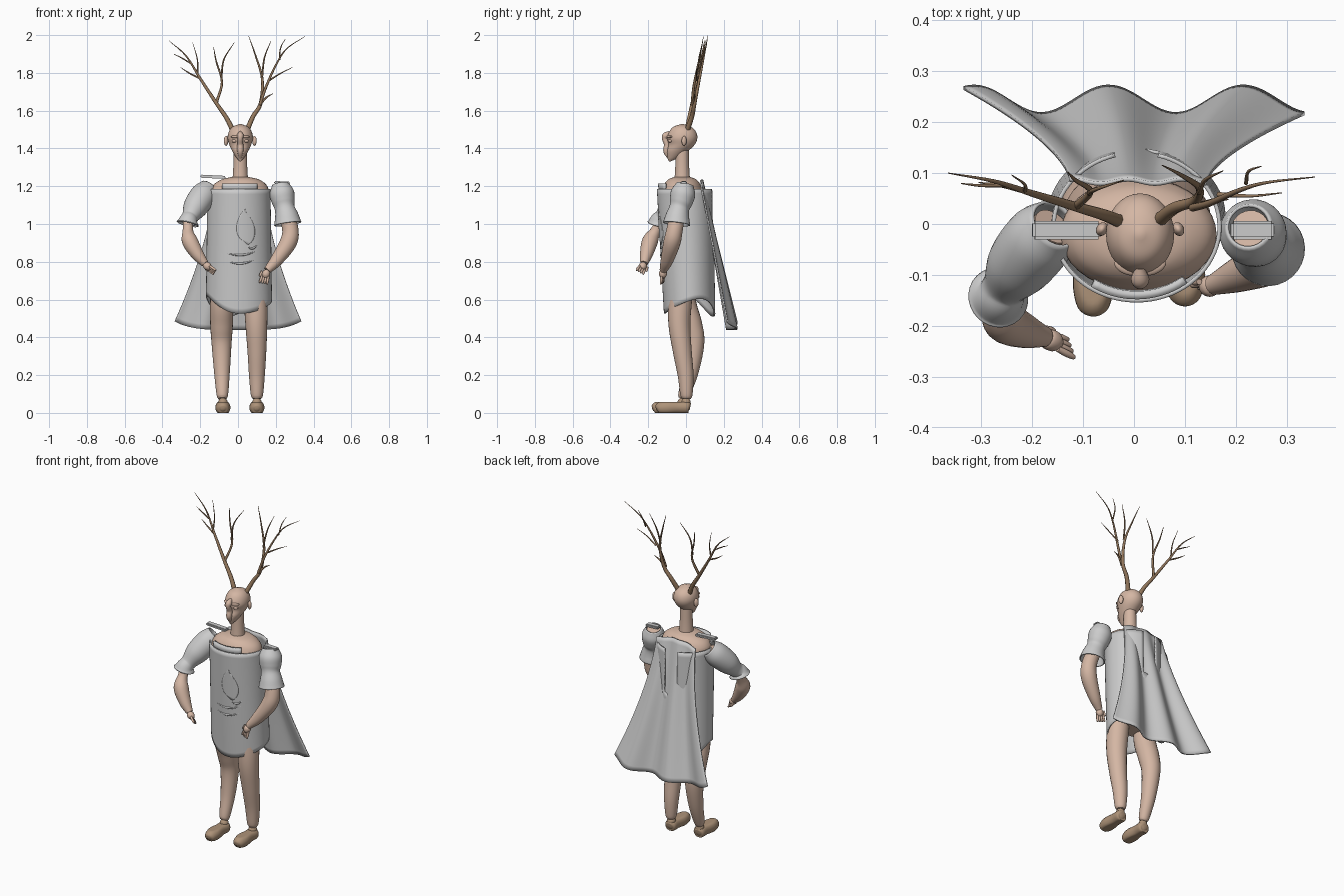
import bpy, bmesh, math
from mathutils import Vector, Matrix

TAU = 2 * math.pi


def material(name, r, g, b):
    m = bpy.data.materials.new(name)
    m.diffuse_color = (r, g, b, 1)
    return m


SKIN = material("skin", 0.66, 0.47, 0.37)
HORN = material("horn", 0.30, 0.19, 0.11)
LEATHER = material("leather", 0.42, 0.29, 0.19)


def finish(name, bm, mat=None, angle=60, thick=0):
    bmesh.ops.recalc_face_normals(bm, faces=bm.faces)
    me = bpy.data.meshes.new(name)
    bm.to_mesh(me)
    bm.free()
    ob = bpy.data.objects.new(name, me)
    bpy.context.collection.objects.link(ob)
    if mat:
        me.materials.append(mat)
    if thick:
        mod = ob.modifiers.new("thickness", 'SOLIDIFY')
        mod.thickness, mod.offset = thick, 0
    bpy.ops.object.select_all(action='DESELECT')
    bpy.context.view_layer.objects.active = ob
    ob.select_set(True)
    bpy.ops.object.shade_smooth_by_angle(angle=math.radians(angle))
    return ob


def spline(pts, n):
    """Catmull-Rom resampling of tuples of any length."""
    p = [Vector(q) for q in pts]
    p = [2 * p[0] - p[1]] + p + [2 * p[-1] - p[-2]]
    out = []
    for i in range(1, len(p) - 2):
        a, b, c, d = p[i - 1:i + 3]
        for k in range(n):
            t = k / n
            out.append(0.5 * (2 * b + (c - a) * t + (2 * a - 5 * b + 4 * c - d) * t * t
                              + (3 * b - a - 3 * c + d) * t ** 3))
    return out + [p[-2]]


def loft(name, pts, mat=None, sides=24, n=6, flat=False, caps=True, thick=0):
    """Tube through (x, y, z, r) or, with flat rings, (x, y, z, rx, ry)."""
    q = spline(pts, n)
    pos = [Vector(v[:3]) for v in q]
    bm, rings = bmesh.new(), []
    side = Vector((1, 0.02, 0.01))
    for i, v in enumerate(q):
        t = (pos[min(i + 1, len(q) - 1)] - pos[max(i - 1, 0)]).normalized()
        a = Vector((1, 0, 0)) if flat else (side - t * side.dot(t)).normalized()
        b = Vector((0, 1, 0)) if flat else t.cross(a)
        side = a
        rings.append([bm.verts.new(pos[i] + a * math.cos(TAU * k / sides) * max(v[3], 0.0008)
                                   + b * math.sin(TAU * k / sides) * max(v[-1] if flat else v[3], 0.0008))
                      for k in range(sides)])
    for r, s in zip(rings, rings[1:]):
        for k in range(sides):
            j = (k + 1) % sides
            bm.faces.new((r[k], r[j], s[j], s[k]))
    if caps:
        bm.faces.new(rings[0])
        bm.faces.new(rings[-1])
    return finish(name, bm, mat, thick=thick)


def patch(name, f, nu, nv, thick, skip=None):
    """Cloth sheet from a function of u, v in 0..1."""
    bm = bmesh.new()
    g = [[bm.verts.new(f(i / nu, j / nv)) for i in range(nu + 1)] for j in range(nv + 1)]
    for j in range(nv):
        for i in range(nu):
            if not (skip and skip((i + .5) / nu, (j + .5) / nv)):
                bm.faces.new((g[j][i], g[j][i + 1], g[j + 1][i + 1], g[j + 1][i]))
    bmesh.ops.remove_doubles(bm, verts=bm.verts, dist=0.0001)
    return finish(name, bm, thick=thick)


def ball(name, loc, size, mat, floor=False, rot=0):
    bm = bmesh.new()
    bmesh.ops.create_uvsphere(bm, u_segments=24, v_segments=16, radius=1)
    m = Matrix.Translation(loc) @ Matrix.Rotation(rot, 4, 'Z') @ Matrix.Diagonal((*size, 1))
    bmesh.ops.transform(bm, matrix=m, verts=bm.verts)
    if floor:
        for v in bm.verts:
            v.co.z = max(v.co.z, 0)
    return finish(name, bm, mat, 40)


# tunic: oval tube with a wavy hem and an open back
def on_tunic(a, z, off=0):
    t = (1.18 - z) / 0.6
    return Vector((0.005 + (0.163 + 0.008 * t + off) * math.cos(a),
                   -0.005 + 0.022 * t + (0.145 - 0.012 * t + off) * math.sin(a), z))


def tunic_point(u, v):
    a = TAU * u
    hem = 0.565 - 0.045 * math.cos(2 * (a + math.pi / 2 - 0.25)) - 0.012 * math.cos(3 * a)
    return on_tunic(a, 1.185 + (hem - 1.185) * v)


patch("tunic", tunic_point, 72, 24, 0.008,
      lambda u, v: abs(math.cos(TAU * u)) < 0.28 and u < 0.5 and v < 0.42)


def front_angle(x):
    return -math.acos((x - 0.005) / 0.167)


# collar plate, chest patch and belly folds
patch("collar_plate", lambda u, v: on_tunic(front_angle(-0.09 + 0.2 * u), 1.175 + 0.04 * v, -0.012), 16, 2, 0.016)


def chest_point(u, v):
    w = 0.048 * math.sin(math.pi * min(1, 0.04 + 0.96 * v ** 0.8)) ** 0.7
    return on_tunic(front_angle(0.04 + (u * 2 - 1) * w), 0.90 + 0.17 * v - 0.02 * (u - .5), 0.003)


patch("chest_patch", chest_point, 12, 14, 0.006)
for i, (x0, x1, z) in enumerate([(0.05, 0.10, 0.88), (-0.06, 0.095, 0.845), (-0.05, 0.085, 0.80)]):
    pts = []
    for k in range(7):
        s = k / 6
        p = on_tunic(front_angle(x0 + (x1 - x0) * s), z - 0.014 * math.sin(math.pi * s) + 0.01 * s, 0.003)
        pts.append((*p, 0.001 + 0.005 * math.sin(math.pi * s)))
    loft(f"belly_fold_{i}", pts, None, 8, 3)


# cape: flares and ripples toward the bottom
def cape_point(u, t):
    s = 2 * u - 1
    x = s * (0.135 + 0.2 * t ** 1.6)
    wave = (0.004 + 0.023 * t) * math.cos(TAU * (s * 0.335 + 0.05) / 0.265)
    bottom = 0.44 + 0.045 * abs(s) ** 4
    return Vector((x + 0.008 * (1 - t), 0.083 + 0.16 * t + wave,
                   1.235 + (bottom - 1.235) * t - 0.025 * s * s * (1 - t)))


patch("cape", cape_point, 64, 30, 0.008)

# torso and neck
loft("torso", [(0.005, 0.01, 0.62, 0.10, 0.07), (0.005, 0.01, 0.72, 0.145, 0.11), (0.005, -0.01, 0.95, 0.135, 0.10),
               (0.008, -0.02, 1.14, 0.153, 0.112), (0.01, -0.02, 1.20, 0.145, 0.10),
               (0.012, -0.02, 1.235, 0.10, 0.075), (0.012, -0.02, 1.25, 0.04, 0.04)], SKIN, 36, flat=True)
loft("neck", [(0.012, -0.02, 1.21, 0.043), (0.012, -0.02, 1.30, 0.037), (0.013, -0.02, 1.39, 0.035)], SKIN)

# head with beak-like face
loft("head", [(0.012, -0.085, 1.332, 0.004, 0.006), (0.012, -0.07, 1.35, 0.02, 0.028),
              (0.012, -0.047, 1.385, 0.042, 0.056), (0.012, -0.024, 1.42, 0.058, 0.07),
              (0.012, -0.02, 1.455, 0.067, 0.08), (0.012, -0.018, 1.49, 0.06, 0.07),
              (0.012, -0.02, 1.515, 0.04, 0.046), (0.012, -0.02, 1.529, 0.006, 0.006)], SKIN, 32, flat=True)
loft("nose", [(0.012, -0.085, 1.485, 0.008), (0.012, -0.107, 1.468, 0.018), (0.012, -0.113, 1.45, 0.014),
              (0.012, -0.10, 1.42, 0.016), (0.012, -0.104, 1.385, 0.016), (0.012, -0.09, 1.345, 0.006)], SKIN, 16)
for s in (-1, 1):
    ball("eyelid", (0.012 + s * 0.03, -0.083, 1.44), (0.015, 0.012, 0.01), SKIN)
    ball("brow", (0.012 + s * 0.026, -0.085, 1.462), (0.026, 0.014, 0.008), SKIN, rot=s * 0.4)
    ball("ear", (0.012 + s * 0.075, -0.01, 1.44), (0.011, 0.014, 0.026), SKIN, rot=s * 0.5)

# antlers: each branch lies in a plane leaning backward (x, z, radius)
branches = [
    [(-0.025, 1.49, .014), (-0.06, 1.56, .012), (-0.115, 1.64, .010), (-0.20, 1.77, .007), (-0.275, 1.89, .004), (-0.365, 1.97, .001)],
    [(-0.115, 1.64, .008), (-0.085, 1.75, .006), (-0.115, 1.86, .004), (-0.13, 1.94, .001)],
    [(-0.088, 1.77, .005), (-0.075, 1.87, .004), (-0.02, 1.96, .001)],
    [(-0.20, 1.77, .005), (-0.26, 1.80, .004), (-0.305, 1.83, .001)],
    [(-0.215, 1.79, .005), (-0.215, 1.87, .003), (-0.24, 1.96, .001)],
    [(-0.25, 1.85, .004), (-0.30, 1.88, .003), (-0.34, 1.90, .001)],
    [(0.045, 1.49, .014), (0.08, 1.57, .012), (0.12, 1.64, .010), (0.128, 1.77, .007), (0.09, 1.90, .004), (0.055, 1.99, .001)],
    [(0.115, 1.63, .008), (0.15, 1.73, .007), (0.205, 1.85, .005), (0.26, 1.93, .003), (0.355, 1.985, .001)],
    [(0.115, 1.63, .006), (0.15, 1.67, .005), (0.185, 1.69, .001)],
    [(0.128, 1.78, .005), (0.14, 1.88, .004), (0.175, 1.97, .001)],
    [(0.165, 1.76, .005), (0.23, 1.80, .003), (0.29, 1.83, .001)],
    [(0.22, 1.87, .004), (0.225, 1.93, .003), (0.25, 1.98, .001)]]
for i, br in enumerate(branches):
    pts = [(x, 0.01 + (z - 1.52) * 0.2 + 0.012 * math.sin(i * 2.4) * (k > 0), z + (0.008 if z > 1.98 else 0), r)
           for k, (x, z, r) in enumerate(br)]
    loft(f"antler_branch_{i}", pts, HORN, 8, 5)

# arms
loft("left_arm", [(-0.16, -0.005, 1.17, .04), (-0.21, -0.06, 1.11, .045), (-0.258, -0.125, 1.03, .03),
                  (-0.265, -0.16, 0.965, .028), (-0.255, -0.19, 0.91, .042), (-0.215, -0.21, 0.84, .034),
                  (-0.175, -0.222, 0.79, .02)], SKIN)
loft("right_arm", [(0.228, -0.01, 1.20, .038), (0.25, -0.04, 1.08, .04), (0.277, -0.06, 0.97, .043),
                   (0.265, -0.075, 0.90, .045), (0.205, -0.10, 0.81, .034), (0.155, -0.12, 0.755, .02)], SKIN)
# puffed sleeves
loft("left_sleeve", [(-0.155, 0.0, 1.19, .05), (-0.185, -0.03, 1.15, .066), (-0.225, -0.08, 1.09, .062),
                     (-0.252, -0.12, 1.04, .042), (-0.262, -0.14, 1.02, .045), (-0.267, -0.145, 1.0, .058)],
     sides=28, caps=False, thick=0.006)
loft("right_sleeve", [(0.225, -0.005, 1.21, .042), (0.232, -0.015, 1.165, .062), (0.24, -0.025, 1.12, .058),
                      (0.247, -0.035, 1.085, .05), (0.258, -0.045, 1.04, .06), (0.264, -0.05, 1.0, .07)],
     sides=28, caps=False, thick=0.006)


# hands
def hand(side, wrist, direction, spread):
    w, d, s = Vector(wrist), Vector(direction).normalized(), Vector(spread).normalized()
    loft(side + "_palm", [(*w, .01), (*(w + d * .012), .02), (*(w + d * .03), .02), (*(w + d * .043), .012)], SKIN, 16)
    for k in range(5):
        off = s * (k - 1.5) * 0.011 if k < 4 else s * -0.025
        a = w + d * (0.032 if k < 4 else 0.012) + off
        b = a + (d * 0.045 + off * 0.3) * (1 if k < 4 else 0.7)
        loft(f"{side}_finger_{k}", [(*a, .006), (*a.lerp(b, .5), .007), (*a.lerp(b, .9), .005), (*b, .001)], SKIN, 10, 4)


hand("left", (-0.178, -0.222, 0.79), (0.6, -0.25, -0.5), (0.3, -0.85, 0.5))
hand("right", (0.155, -0.12, 0.757), (-0.3, -0.1, -1), (0.9, -0.3, -0.2))

# shoulder plates
for name, x0, x1, z, tilt in [("left_shoulder_plate", -0.20, -0.065, 1.25, 0.05), ("right_shoulder_plate", 0.19, 0.275, 1.218, 0.03)]:
    bm = bmesh.new()
    bmesh.ops.create_cube(bm, size=1)
    m = Matrix.Translation(((x0 + x1) / 2, -0.012, z)) @ Matrix.Rotation(tilt, 4, 'Y') @ Matrix.Diagonal((x1 - x0, 0.036, 0.016, 1))
    bmesh.ops.transform(bm, matrix=m, verts=bm.verts)
    bmesh.ops.bevel(bm, geom=bm.edges[:], offset=0.005, segments=2, affect='EDGES')
    finish(name, bm, angle=30)

# legs, ankles and shoes
loft("left_leg", [(-0.075, 0.0, 0.78, .06), (-0.085, -0.01, 0.60, .062), (-0.087, 0.025, 0.47, .06), (-0.087, 0.044, 0.37, .053),
                  (-0.085, 0.025, 0.22, .042), (-0.083, -0.01, 0.10, .031), (-0.083, -0.018, 0.075, .022)], SKIN)
loft("right_leg", [(0.085, -0.015, 0.78, .06), (0.093, -0.03, 0.60, .062), (0.097, -0.035, 0.47, .058), (0.10, -0.02, 0.33, .05),
                   (0.10, -0.002, 0.20, .042), (0.10, 0.002, 0.10, .033), (0.10, 0.002, 0.075, .024)], SKIN)
for name, x, y in [("left", -0.08, -0.02), ("right", 0.10, 0.0)]:
    ball(name + "_ankle", (x, y, 0.055), (0.025, 0.025, 0.025), LEATHER)
    loft(name + "_shoe", [(x, y + .022, .028, .012), (x, y + .01, .03, .034), (x, y - .04, .03, .035),
                          (x, y - .10, .028, .04), (x, y - .145, .024, .03), (x, y - .158, .02, .008)], LEATHER)
    for v in bpy.context.object.data.vertices:
        v.co.z = min(max(v.co.z, 0), 0.058)
